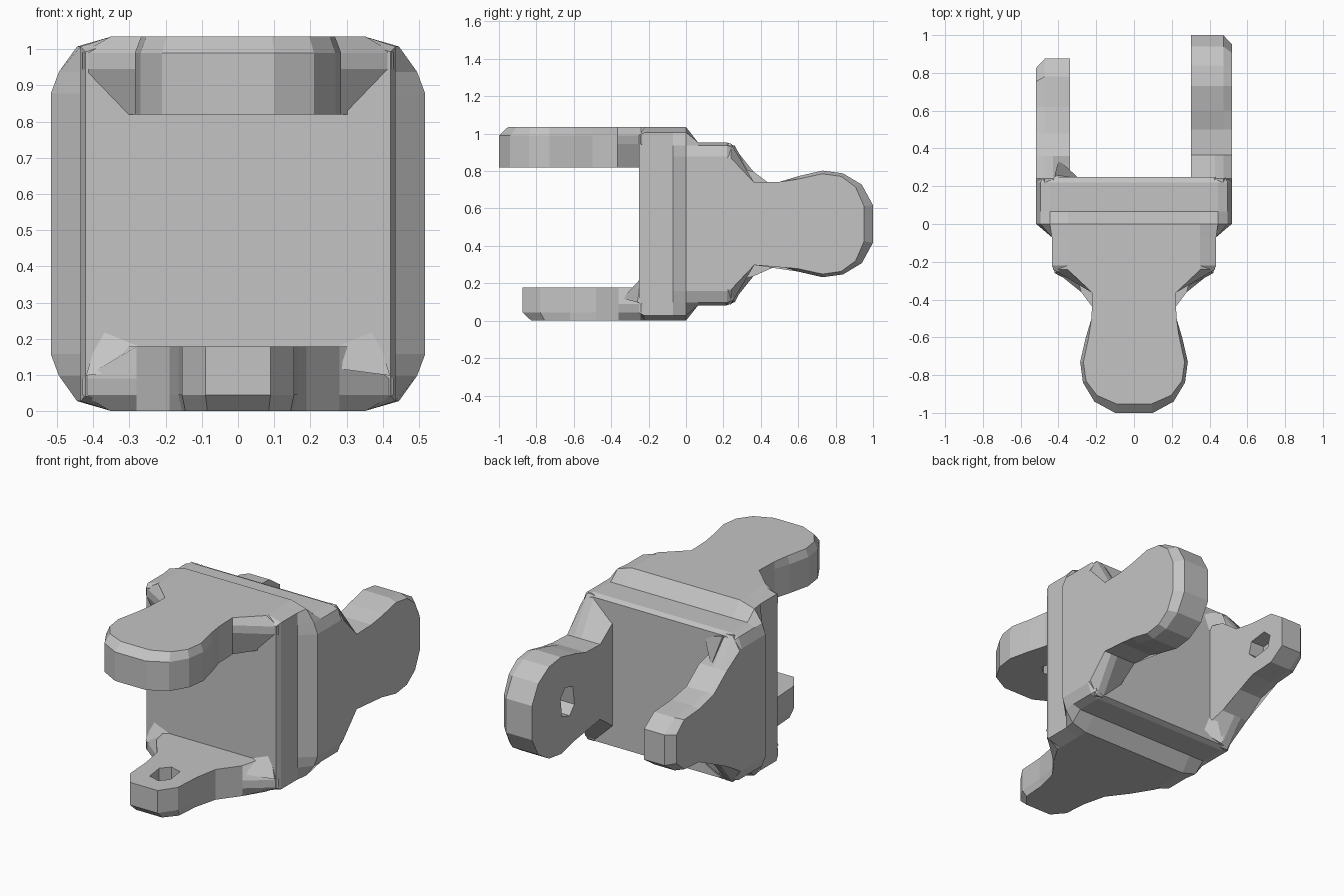
import bpy
import bmesh
from mathutils import Vector

if "Cube" in bpy.data.objects:
    bpy.data.objects.remove(bpy.data.objects["Cube"], do_unlink=True)

HALF = 0.5175  # half height of the joint, also its centre height
SIDE = 0.435   # half width of each fork across its arms

grey = bpy.data.materials.new("cast_grey")
grey.use_nodes = True
colour = (0.55, 0.55, 0.55, 1)
grey.diffuse_color = colour
grey.node_tree.nodes["Principled BSDF"].inputs["Base Color"].default_value = colour


# u is sideways, v runs out along the arms, w points to the outer side
def front_frame(u, v, w):
    return Vector((u, -v, w + HALF))


def back_frame(u, v, w):
    return Vector((w, v, u + HALF))


def loft(name, rings, frame):
    bm = bmesh.new()
    loops = [[bm.verts.new(frame(*p)) for p in ring] for ring in rings]
    n = len(loops[0])
    for a, b in zip(loops, loops[1:]):
        for i in range(n):
            j = (i + 1) % n
            bm.faces.new((a[i], a[j], b[j], b[i]))
    bm.faces.new(loops[0])
    bm.faces.new(loops[-1])
    bmesh.ops.triangulate(bm, faces=[f for f in bm.faces if len(f.verts) > 4])
    bmesh.ops.recalc_face_normals(bm, faces=bm.faces)
    mesh = bpy.data.meshes.new(name)
    bm.to_mesh(mesh)
    bm.free()
    mesh.materials.append(grey)
    obj = bpy.data.objects.new(name, mesh)
    bpy.context.collection.objects.link(obj)
    return obj


def mirrored(half):
    return half + [(-u, v) for u, v in reversed(half)]


# Core block: corner-cut section, narrowed sideways in front, lowered behind
CORNER = [(HALF, 0.36), (0.495, 0.42), (0.445, 0.49), (0.35, HALF)]
upper = mirrored(CORNER)
outline = upper + [(-u, -w) for u, w in upper]


def clamp(value, limit):
    return max(-limit, min(limit, value))


def core_ring(v, wide, tall, scale=1.0):
    return [(clamp(u, wide) * scale, v, clamp(w, tall) * scale)
            for u, w in outline]


loft("core_block", [core_ring(0.25, SIDE, HALF, 0.97),
                    core_ring(0.22, SIDE, HALF),
                    core_ring(0.07, SIDE, HALF),
                    core_ring(0, HALF, HALF),
                    core_ring(-0.065, HALF, SIDE),
                    core_ring(-0.22, HALF, SIDE),
                    core_ring(-0.25, HALF, SIDE, 0.97)], front_frame)

# Arm outlines: wide shoulder and neck, then a round head or a plain finger
HEADED = mirrored([(0.42, 0.15), (0.43, 0.24), (0.22, 0.365), (0.225, 0.5),
                   (0.255, 0.6), (0.285, 0.73), (0.27, 0.84),
                   (0.21, 0.94), (0.1, 1.0)])
FINGER = mirrored([(0.42, 0.15), (0.43, 0.24), (0.28, 0.36), (0.19, 0.48),
                   (0.165, 0.62), (0.155, 0.78), (0.09, 0.875)])

# Pocket outlines, relative to their centres
ACROSS = [(0.09, 0.02), (0.04, 0.065), (-0.07, 0.05),
          (-0.09, -0.02), (-0.04, -0.065), (0.07, -0.05)]
ALONG = [(v, u) for u, v in ACROSS]


def arm(name, frame, side, thick, shape, pocket, middle):
    tip = max(v for u, v in shape)

    def ring(depth, shoulder, chamfer):
        points = []
        for u, v in shape:
            if v < 0.3:
                u *= shoulder
            elif v > 0.5:
                u *= 1 - chamfer
            if v > tip - 0.2:
                v -= chamfer * 0.8 * (1 - (tip - v) / 0.2)
            points.append((u, v, side * (HALF - depth)))
        return points

    # The shoulder narrows towards the inner face, the head towards the outer
    body = loft(name, [ring(thick, 0.72, 0), ring(0.09, 1, 0),
                       ring(0.045, 1, 0), ring(0, 0.82, 0.06)], frame)

    # Bearing pocket in the inner face
    cutter = loft("pocket_cutter",
                  [[(u, middle + v, side * (HALF - d)) for u, v in pocket]
                   for d in (thick + 0.05, thick - 0.09)], frame)
    cutter.hide_render = True
    mod = body.modifiers.new("pocket", "BOOLEAN")
    mod.operation = "DIFFERENCE"
    mod.solver = "EXACT"
    mod.object = cutter
    bpy.context.view_layer.objects.active = body
    bpy.ops.object.modifier_apply(modifier=mod.name)
    bpy.data.objects.remove(cutter, do_unlink=True)


def gussets(name, frame, side, thick):
    inner = HALF - thick
    for end, sign in (("a", -1), ("b", 1)):
        rings = [[(sign * u, v, side * (inner + w)) for u, v, w in tri] for tri in (
            [(0.27, 0.22, 0.06), (0.27, 0.34, 0.06), (0.28, 0.24, -0.01)],
            [(0.42, 0.22, 0.08), (0.42, 0.26, 0.08), (0.38, 0.24, -0.05)])]
        loft(f"{name}_gusset_{end}", rings, frame)


# Two crossed forks, each with a long headed arm and a short finger
for label, frame, names in (("front", front_frame, ("upper", "lower")),
                            ("back", back_frame, ("left", "right"))):
    long_arm, short_arm = [f"{label}_{part}_arm" for part in names]
    arm(long_arm, frame, 1, 0.215, HEADED, ACROSS, 0.67)
    arm(short_arm, frame, -1, 0.178, FINGER, ALONG, 0.68)
    gussets(short_arm, frame, -1, 0.178)
